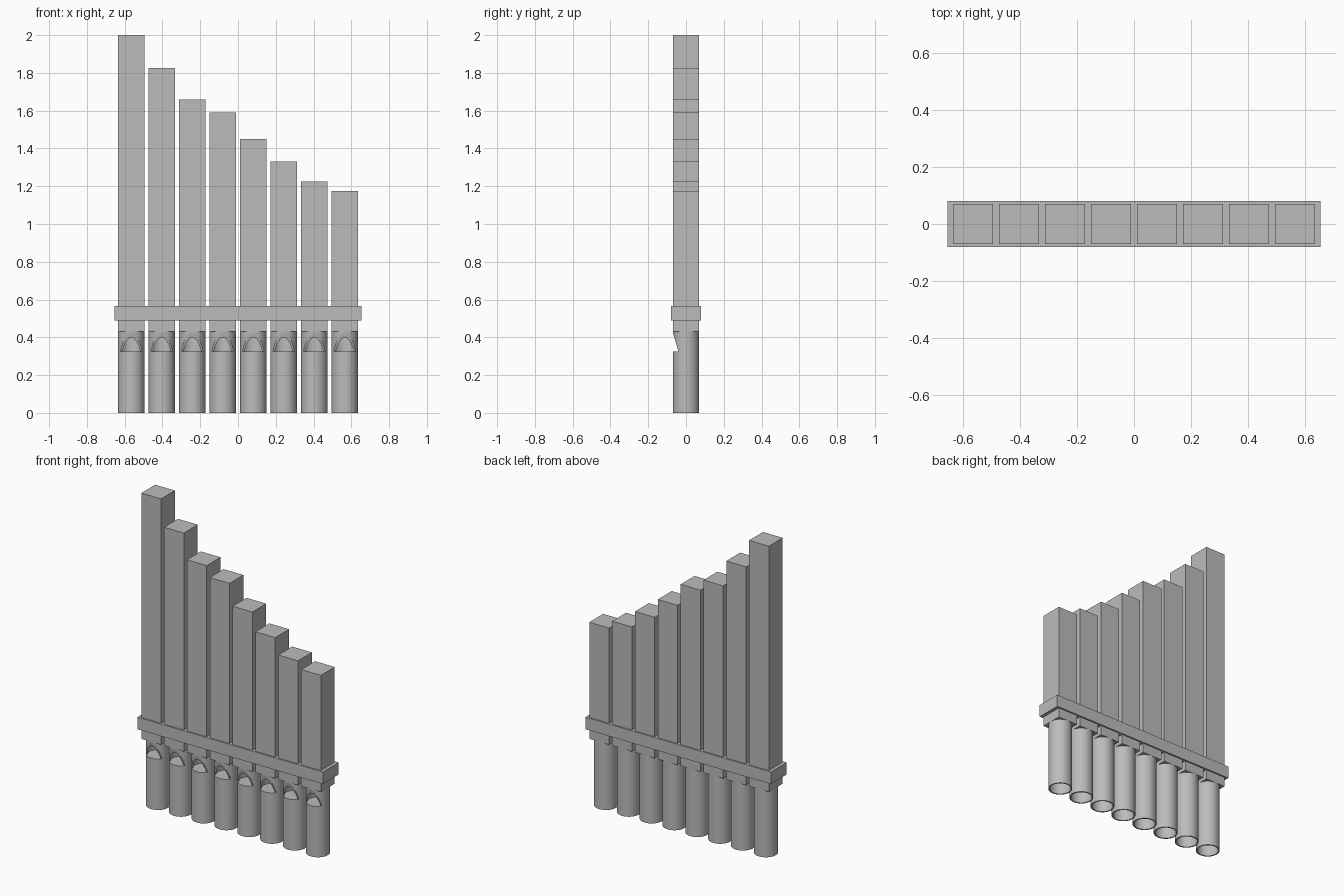
import bpy
import bmesh
import math
from mathutils import Matrix

cube = bpy.data.objects.get("Cube")
if cube:
    bpy.data.objects.remove(cube, do_unlink=True)

grey = bpy.data.materials.new("plain grey")
grey.use_nodes = True
color = (0.5, 0.5, 0.5, 1)
grey.diffuse_color = color
grey.node_tree.nodes["Principled BSDF"].inputs["Base Color"].default_value = color

PITCH = 0.1614
RADIUS = 0.07
BORE = 0.062
SHOULDER = 0.43   # where the round foot meets the square pipe
SILL = 0.325      # bottom of the mouth cut
HEIGHTS = [2.0, 1.825, 1.66, 1.59, 1.45, 1.33, 1.225, 1.175]


def new_object(name, bm):
    bmesh.ops.recalc_face_normals(bm, faces=bm.faces)
    mesh = bpy.data.meshes.new(name)
    bm.to_mesh(mesh)
    bm.free()
    mesh.materials.append(grey)
    ob = bpy.data.objects.new(name, mesh)
    bpy.context.collection.objects.link(ob)
    return ob


def box(name, x, width, depth, z0, z1):
    bm = bmesh.new()
    place = Matrix.Translation((x, 0, (z0 + z1) / 2))
    bmesh.ops.create_cube(bm, size=1, matrix=place @ Matrix.Diagonal((width, depth, z1 - z0, 1)))
    return new_object(name, bm)


def cylinder(name, radius, z0, z1):
    bm = bmesh.new()
    bmesh.ops.create_cone(bm, cap_ends=True, segments=64, radius1=radius, radius2=radius,
                          depth=z1 - z0, matrix=Matrix.Translation((0, 0, (z0 + z1) / 2)))
    return new_object(name, bm)


def wedge(name):
    """Slanted mouth cutter: deepest at the sill, running out at the shoulder."""
    bm = bmesh.new()
    profile = [(-0.04, SILL), (-0.1, SILL), (-0.1, SILL + 0.204)]
    face = bm.faces.new([bm.verts.new((-0.1, y, z)) for y, z in profile])
    out = bmesh.ops.extrude_face_region(bm, geom=[face])
    verts = [v for v in out["geom"] if isinstance(v, bmesh.types.BMVert)]
    bmesh.ops.translate(bm, verts=verts, vec=(0.2, 0, 0))
    return new_object(name, bm)


def cut(target, cutter):
    cutter.hide_render = True
    mod = target.modifiers.new("cut", "BOOLEAN")
    mod.operation = "DIFFERENCE"
    mod.solver = "EXACT"
    mod.object = cutter
    bpy.context.view_layer.objects.active = target
    bpy.ops.object.modifier_apply(modifier=mod.name)
    bpy.data.objects.remove(cutter, do_unlink=True)


# Round foot: hollow below, inner block at the sill, hollow chamber above
foot = cylinder("round_foot_1", RADIUS, 0, SHOULDER)
cut(foot, cylinder("lower_bore", BORE, -0.1, SILL - 0.025))
cut(foot, cylinder("upper_bore", BORE, SILL - 0.001, SHOULDER + 0.05))
cut(foot, wedge("mouth_cutter"))
bpy.ops.object.select_all(action="DESELECT")
foot.select_set(True)
bpy.context.view_layer.objects.active = foot
bpy.ops.object.shade_smooth_by_angle(angle=math.radians(30))

# Row of square pipes, each standing on a round foot
for i, height in enumerate(HEIGHTS):
    x = (i - 3.5) * PITCH
    box(f"square_pipe_{i + 1}", x, 0.139, 0.14, SHOULDER, height)
    if i:
        copy = foot.copy()
        copy.name = f"round_foot_{i + 1}"
        bpy.context.collection.objects.link(copy)
        copy.location.x = x
foot.location.x = -3.5 * PITCH

# Bar that binds the pipes together
box("binding_bar", 0, 1.31, 0.16, 0.49, 0.567)
